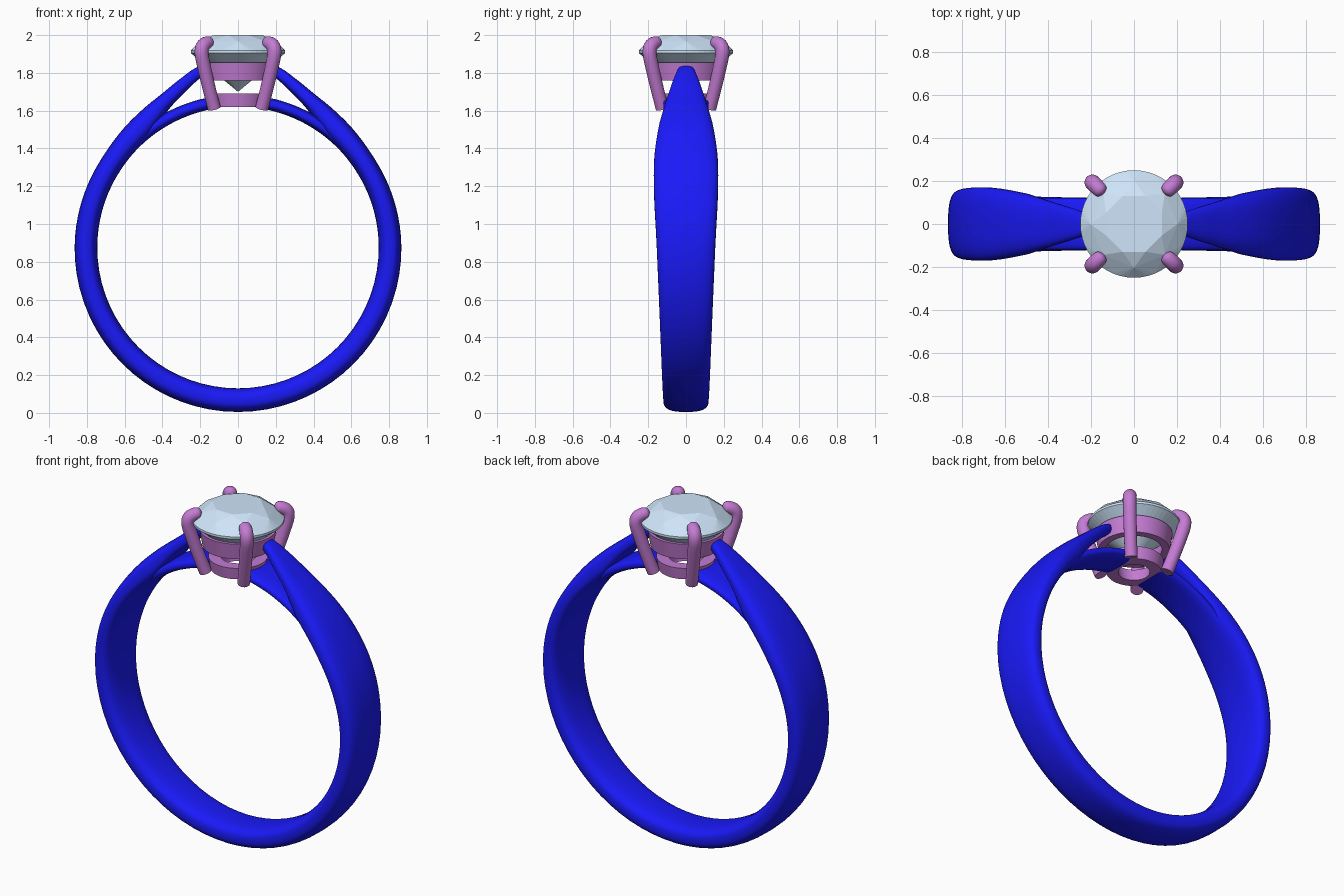
import bpy, bmesh
from math import cos, sin, pi, radians, hypot
from mathutils import Vector

if "Cube" in bpy.data.objects:
    bpy.data.objects.remove(bpy.data.objects["Cube"])

CZ = 0.875  # height of the finger hole centre


def material(name, rgb):
    m = bpy.data.materials.new(name)
    m.diffuse_color = (*rgb, 1)
    m.use_nodes = True
    m.node_tree.nodes["Principled BSDF"].inputs["Base Color"].default_value = m.diffuse_color
    return m


BLUE = material("blue_metal", (0.01, 0.01, 0.95))
PURPLE = material("purple_metal", (0.55, 0.2, 0.65))
ICE = material("pale_gem", (0.62, 0.78, 0.95))


def finish(name, bm, mat, smooth=True):
    bmesh.ops.recalc_face_normals(bm, faces=bm.faces)
    me = bpy.data.meshes.new(name)
    bm.to_mesh(me)
    bm.free()
    me.materials.append(mat)
    ob = bpy.data.objects.new(name, me)
    bpy.context.collection.objects.link(ob)
    if smooth:
        bpy.ops.object.select_all(action='DESELECT')
        ob.select_set(True)
        bpy.context.view_layer.objects.active = ob
        bpy.ops.object.shade_smooth_by_angle(angle=radians(40))
    return ob


def loft(name, rings, mat, closed=False):
    bm = bmesh.new()
    vs = [[bm.verts.new(p) for p in ring] for ring in rings]
    n = len(vs[0])
    pairs = list(zip(vs, vs[1:])) + ([(vs[-1], vs[0])] if closed else [])
    for a, b in pairs:
        for i in range(n):
            j = (i + 1) % n
            bm.faces.new((a[i], a[j], b[j], b[i]))
    if not closed:
        bm.faces.new(vs[0])
        bm.faces.new(vs[-1])
    return finish(name, bm, mat)


def spline(rows, steps):
    """Catmull-Rom through rows of numbers."""
    rows = [Vector(r) for r in rows]
    ext = [2 * rows[0] - rows[1]] + rows + [2 * rows[-1] - rows[-2]]
    out = []
    for a, b, c, d in zip(ext, ext[1:], ext[2:], ext[3:]):
        for k in range(steps):
            t = k / steps
            out.append(0.5 * (2 * b + (c - a) * t + (2 * a - 5 * b + 4 * c - d) * t * t
                              + (3 * b - a - 3 * c + d) * t ** 3))
    return out + [rows[-1]]


def band_section(phi, r_out, r_in, w, n=40, e=2 / 2.8):
    """Rounded section of the band at polar angle phi."""
    a, mid, half = radians(phi), (r_out + r_in) / 2, (r_out - r_in) / 2
    pts = []
    for i in range(n):
        c, s = cos(2 * pi * i / n), sin(2 * pi * i / n)
        r = mid + half * (abs(c) ** e) * (1 if c > 0 else -1)
        y = w * (abs(s) ** e) * (1 if s > 0 else -1)
        pts.append((r * cos(a), y, CZ + r * sin(a)))
    return pts


# Shank rising into the two shoulders: angle, outer radius, inner radius, half width
half = [(-90, .870, .745, .120), (-60, .869, .745, .126), (-30, .867, .745, .138),
        (0, .865, .745, .155), (20, .863, .745, .169), (36, .864, .745, .168),
        (50, .880, .750, .146), (57, .892, .777, .126), (64, .910, .822, .102),
        (71, .944, .868, .076), (76, .974, .908, .053), (79.5, .988, .935, .036)]
rows = [(-180 - p, *rest) for p, *rest in reversed(half)] + half[1:]
loft("shank", [band_section(*r) for r in spline(rows, 6)], BLUE)

# Low bridges under the shoulders
for side in ("right", "left"):
    angles = [44 + 38 * i / 16 for i in range(17)]
    if side == "left":
        angles = [180 - a for a in angles]
    loft(side + "_bridge", [band_section(a, .81, .746, .12) for a in angles], BLUE)


# Basket rings
def basket_ring(name, profile):
    n = 64
    loft(name, [[(r * cos(2 * pi * i / n), r * sin(2 * pi * i / n), z) for r, z in profile]
                for i in range(n)], PURPLE, closed=True)


basket_ring("upper_ring", [(.15, 1.76), (.192, 1.76), (.208, 1.856), (.165, 1.856)])
basket_ring("lower_ring", [(.085, 1.62), (.148, 1.62), (.160, 1.69), (.095, 1.69)])

# Four prongs with tips bent over the gem: radial distance, height, thickness
path = spline([(.178, 1.612, .035), (.215, 1.715, .035), (.25, 1.82, .036),
               (.272, 1.90, .037), (.266, 1.938, .037), (.240, 1.956, .036),
               (.212, 1.962, .030), (.199, 1.963, .008)], 5)
for k in range(4):
    a = radians(45 + 90 * k)
    rings = []
    for i, (d, z, r) in enumerate(path):
        p, q = path[max(i - 1, 0)], path[min(i + 1, len(path) - 1)]
        td, tz = q[0] - p[0], q[1] - p[1]
        m = hypot(td, tz)
        nd, nz = tz / m, -td / m
        ring = []
        for j in range(20):
            c, s = r * cos(2 * pi * j / 20), r * sin(2 * pi * j / 20)
            rad = d + c * nd
            ring.append((rad * cos(a) - s * sin(a), rad * sin(a) + s * cos(a), z + c * nz))
        rings.append(ring)
    loft("prong_%d" % (k + 1), rings, PURPLE)

# Round brilliant gem: convex hull of its facet corners (count, radius, height, turn)
bm = bmesh.new()
for n, r, z, turn in [(8, .14, 2.0, .5), (8, .203, 1.967, 0), (48, .25, 1.918, 0),
                      (48, .25, 1.905, 0), (8, .055, 1.748, .5), (1, 0, 1.70, 0)]:
    for i in range(n):
        t = 2 * pi * (i + turn) / n
        bm.verts.new((r * cos(t), r * sin(t), z))
bmesh.ops.convex_hull(bm, input=bm.verts)
finish("gem", bm, ICE, smooth=False)
